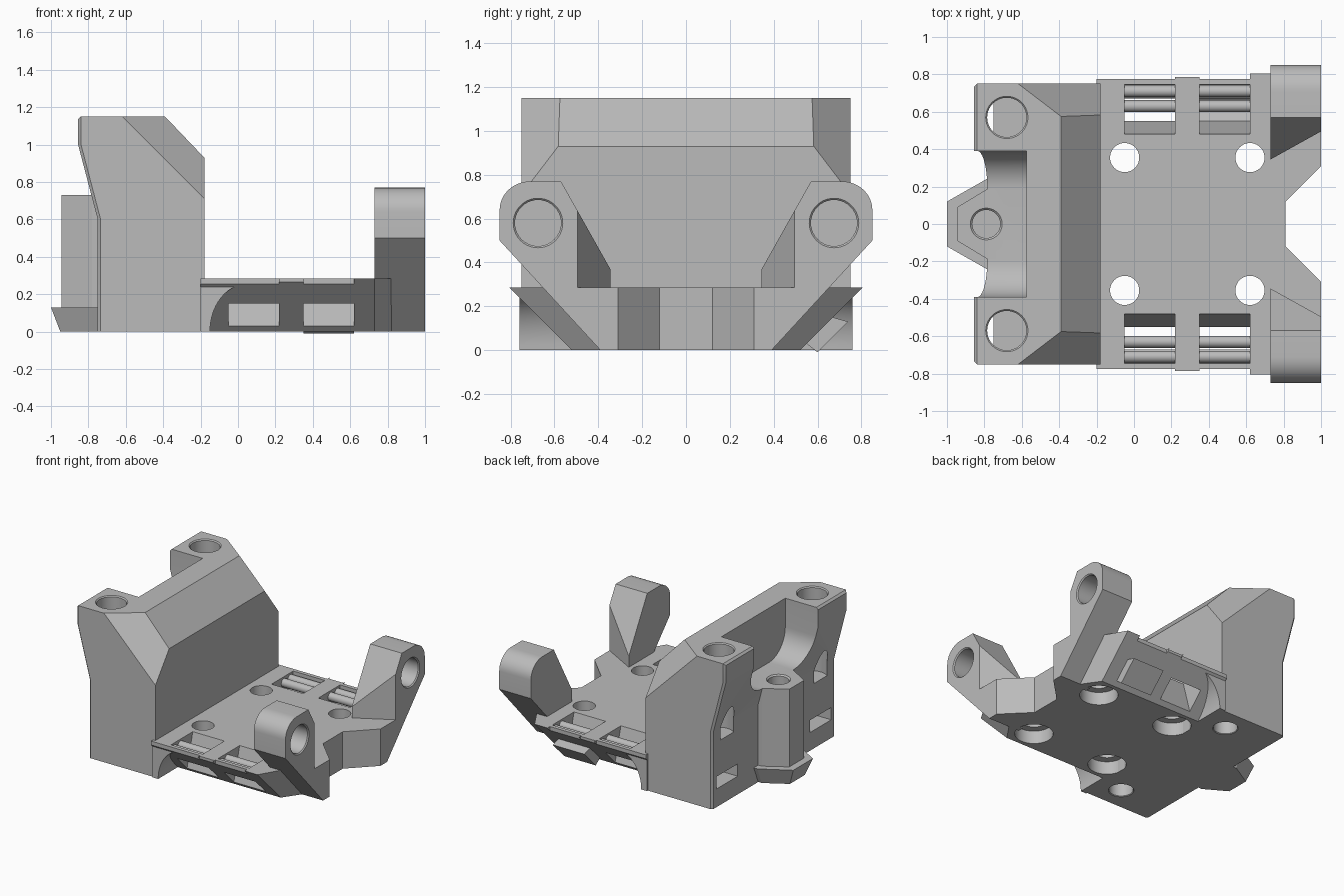
import bpy, bmesh, math
from mathutils import Vector

if "Cube" in bpy.data.objects:
    bpy.data.objects.remove(bpy.data.objects["Cube"])

grey = bpy.data.materials.new("plain grey")
grey.diffuse_color = (0.5, 0.5, 0.5, 1)
grey.use_nodes = True
grey.node_tree.nodes["Principled BSDF"].inputs["Base Color"].default_value = grey.diffuse_color


def make(name, bm):
    bmesh.ops.recalc_face_normals(bm, faces=bm.faces)
    me = bpy.data.meshes.new(name)
    bm.to_mesh(me)
    bm.free()
    me.materials.append(grey)
    ob = bpy.data.objects.new(name, me)
    bpy.context.collection.objects.link(ob)
    return ob


def loft(name, a, b):
    """Solid between two matching 3D outlines."""
    bm = bmesh.new()
    va, vb = [bm.verts.new(p) for p in a], [bm.verts.new(p) for p in b]
    bm.faces.new(va)
    bm.faces.new(vb)
    for i in range(len(a)):
        j = (i + 1) % len(a)
        bm.faces.new((va[i], va[j], vb[j], vb[i]))
    return make(name, bm)


def prism(name, pts, axis, lo, hi):
    """Extrude a 2D outline along x, y or z."""
    def at(h):
        return [{'x': (h, u, v), 'y': (u, h, v), 'z': (u, v, h)}[axis] for u, v in pts]
    return loft(name, at(lo), at(hi))


def box(name, x0, x1, y0, y1, z0, z1):
    return prism(name, [(x0, y0), (x1, y0), (x1, y1), (x0, y1)], 'z', z0, z1)


def arc(cx, cy, rx, ry, a0, a1, n):
    return [(cx + rx * math.cos(math.radians(a0 + (a1 - a0) * i / n)),
             cy + ry * math.sin(math.radians(a0 + (a1 - a0) * i / n))) for i in range(n + 1)]


def circle(cx, cy, r, n=40):
    return arc(cx, cy, r, r, 0, 360, n)[:-1]


def combine(ob, others, op):
    """Apply booleans and remove the helper objects."""
    for o in others:
        m = ob.modifiers.new("bool", 'BOOLEAN')
        m.operation, m.object, m.solver = op, o, 'EXACT'
        dg = bpy.context.evaluated_depsgraph_get()
        me = bpy.data.meshes.new_from_object(ob.evaluated_get(dg))
        ob.modifiers.clear()
        ob.data = me
        bpy.data.objects.remove(o)
    return ob


def hole(axis, u, v, r, bottom, face, rim=0.0):
    """Blind round hole cutters, with an optional chamfered rim at the face."""
    s = 1 if face > bottom else -1
    out = [prism("cut", circle(u, v, r), axis, bottom, face + 0.02 * s)]
    if rim:
        def ring(h, q):
            return [(h, a, b) if axis == 'x' else (a, b, h) for a, b in circle(u, v, q)]
        out.append(loft("cut", ring(face - rim * s, r), ring(face + rim * s, r + 2 * rim)))
    return out


SIDES = (-1, 1)

# Tower: side profile with leaning back and sloped front edge
tower = prism("tower", [(-0.75, 0), (-0.18, 0), (-0.18, 0.93), (-0.39, 1.15), (-0.855, 1.15),
                        (-0.855, 1.0), (-0.75, 0.6)], 'y', -0.75, 0.75)
bm = bmesh.new()
bm.from_mesh(tower.data)
edges = [e for e in bm.edges if all(v.co.x < -0.7 for v in e.verts)
         and (abs(e.verts[0].co.y - e.verts[1].co.y) < 0.01 or e.verts[0].co.z > 1.1)]
bmesh.ops.bevel(bm, geom=edges, offset=0.015, segments=1, affect='EDGES')
# Slanted corners at both ends
for s in SIDES:
    cut = bmesh.ops.bisect_plane(bm, geom=bm.verts[:] + bm.edges[:] + bm.faces[:],
                                 plane_co=(-0.39, 0.575 * s, 1.15),
                                 plane_no=Vector((1, 1.31 * s, 1)), clear_outer=True)
    bmesh.ops.holes_fill(bm, edges=[e for e in cut['geom_cut'] if isinstance(e, bmesh.types.BMEdge)])
bmesh.ops.recalc_face_normals(bm, faces=bm.faces)
bm.to_mesh(tower.data)
bm.free()

# Post and flared foot on the back
def wedge(x, y, z, w):
    return [(x, -y, z), (x, y, z), (-0.78, w, z), (-0.7, w, z), (-0.7, -w, z), (-0.78, -w, z)]

post = loft("post", wedge(-0.945, 0.09, 0.1, 0.19), wedge(-0.945, 0.09, 0.73, 0.19))
foot = loft("foot", wedge(-0.95, 0.09, 0, 0.19), wedge(-1.0, 0.12, 0.13, 0.245))

# U-shaped recess across the back of the tower, rounded at its lower corners
recess = prism("cut", [(0.39, 1.3), (-0.39, 1.3)] + arc(-0.19, 0.93, 0.2, 0.2, 180, 270, 12)
               + arc(0.19, 0.93, 0.2, 0.2, 270, 360, 12), 'x', -1.1, -0.575)
combine(tower, [recess], 'DIFFERENCE')
combine(tower, [post, foot], 'UNION')

# Tower holes: rod sockets, post socket, nut slots and screw holes underneath
cuts = hole('z', -0.79, 0, 0.075, 0.3, 0.73, 0.01)
for s in SIDES:
    cuts += hole('z', -0.68, 0.57 * s, 0.105, 0.5, 1.15, 0.008)
    cuts += hole('z', -0.36, 0.57 * s, 0.085, 0.4, 0, 0.005)
    y0, y1 = sorted((0.44 * s, 0.70 * s))
    cuts.append(box("cut", -0.9, -0.25, y0, y1, 0.14, 0.235))
combine(tower, cuts, 'DIFFERENCE')

# Base plate: sloped sides and a notch in the end
half = [(-0.2, 0.52, 0.285), (0.73, 0.52, 0.285), (0.82, 0.39, 0.26), (1, 0.39, 0.26),
        (1, 0.31, 0), (0.81, 0.12, 0)]
low = [(x, y, 0) for x, y, d in half]
top = [(x, y + d, 0.285) for x, y, d in half]


def mirror(pts):
    return pts + [(x, -y, z) for x, y, z in reversed(pts)]


plate = loft("base_plate", mirror(low), mirror(top))
# Curved web joining the plate sides to the tower
web = prism("web", [(-0.2, 0.285), (-0.2, 0)] + arc(0.05, 0, 0.2, 0.255, 180, 90, 14)
            + [(0.05, 0.285)], 'y', -0.76, 0.76)
combine(plate, [web], 'UNION')

cuts = []
for s in SIDES:
    # Trimmed upper edge
    for x0, x1, y in ((-0.3, 0.22, 0.775), (0.22, 0.35, 0.785), (0.35, 0.62, 0.775)):
        y0, y1 = sorted((y * s, 1.2 * s))
        cuts.append(box("cut", x0, x1, y0, y1, 0.1, 0.4))
    # Tie slots running from the top to the sloped side
    for x0, x1 in ((-0.05, 0.22), (0.35, 0.62)):
        sec = [(0.475, 0.3), (0.48, 0.285), (0.55, 0.03), (0.60, -0.01), (0.74, 0.13),
               (0.67, 0.15), (0.745, 0.23), (0.745, 0.3)]
        cuts.append(prism("cut", [(y * s, z) for y, z in sec], 'x', x0, x1))
    # Screw holes with wide recesses underneath
    for x in (-0.05, 0.62):
        cuts += [prism("cut", circle(x, 0.355 * s, 0.078), 'z', -0.1, 0.4),
                 prism("cut", circle(x, 0.355 * s, 0.135), 'z', -0.1, 0.1)]
combine(plate, cuts, 'DIFFERENCE')

# Rounded bars across the tie slots
for s in SIDES:
    for x0, x1 in ((-0.06, 0.23), (0.34, 0.63)):
        for y in (0.63, 0.71):
            prism("slot_bar", circle(y * s, 0.24, 0.032, 16), 'x', x0, x1)

# Rod holder arms at the far end
for s in SIDES:
    sec = ([(0.39, 0), (0.85, 0.5)] + arc(0.71, 0.64, 0.14, 0.13, 0, 90, 10)
           + [(0.57, 0.77), (0.345, 0.37), (0.345, 0)])
    arm = prism("rod_holder", [(y * s, z) for y, z in sec], 'x', 0.73, 1.0)
    side = prism("cut", [(0.64, 0.295 * s), (1.09, 0.545 * s), (1.09, 0.2 * s), (0.64, 0.2 * s)],
                 'z', 0.2, 1.0)
    combine(arm, [side] + hole('x', 0.675 * s, 0.58, 0.105, 0.78, 1.0, 0.008), 'DIFFERENCE')

# Smooth the round surfaces, keep edges crisp
for ob in bpy.context.scene.objects:
    ob.select_set(True)
    bpy.context.view_layer.objects.active = ob
bpy.ops.object.shade_smooth_by_angle(angle=math.radians(25))
